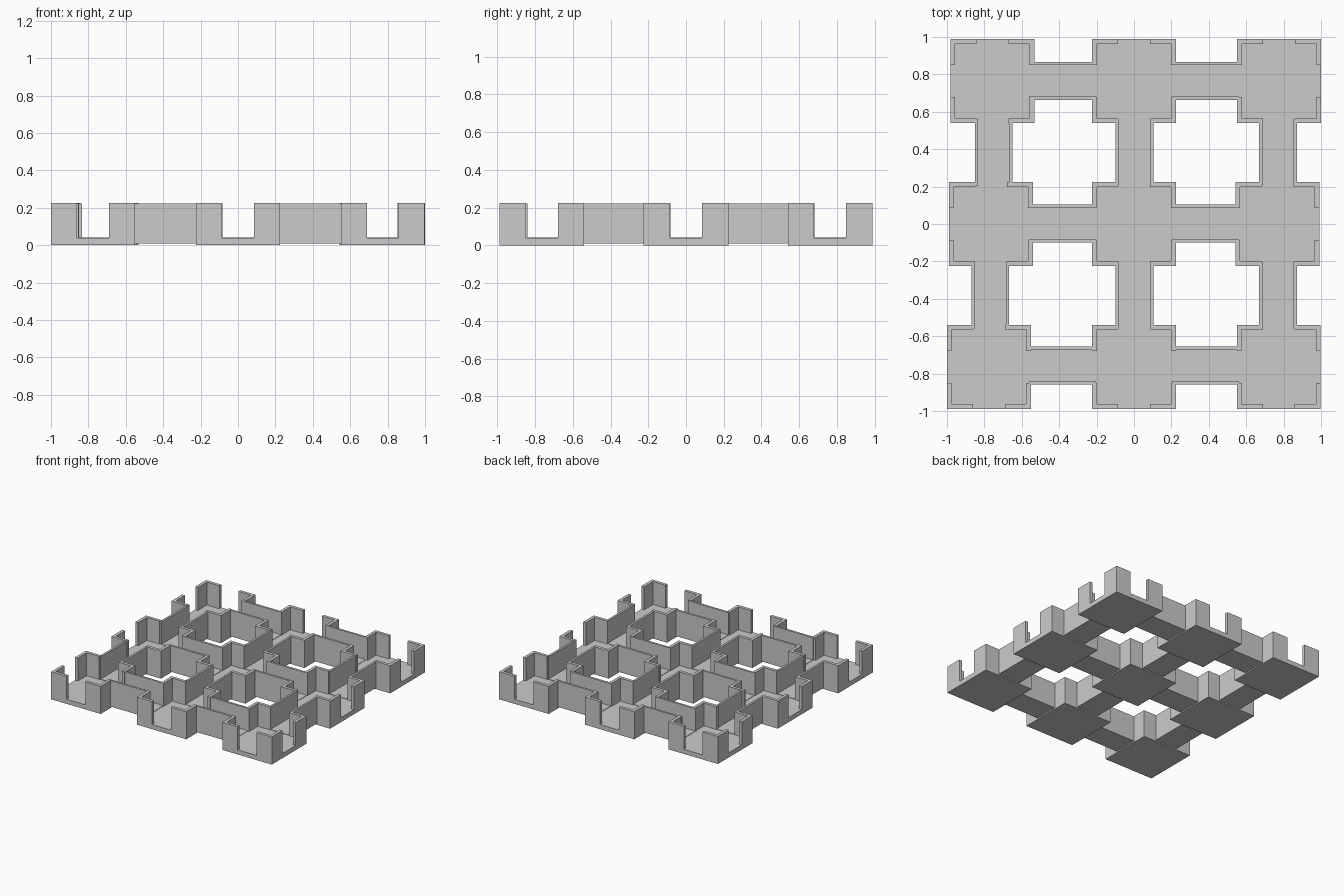
import bpy
import bmesh
from math import pi
from mathutils import Vector

cube = bpy.data.objects.get("Cube")
if cube:
    bpy.data.objects.remove(cube, do_unlink=True)

HALF, WALL, DOOR = 0.224, 0.025, 0.085      # room half size, wall, half doorway
C_HALF, C_LEN = 0.101, 0.179                # corridor half width and half length
EPS = 1e-4


def raise_faces(bm, faces, height, keep):
    """Extrude faces upward, optionally leaving the originals as an underside."""
    result = bmesh.ops.extrude_face_region(bm, geom=faces)
    verts = [g for g in result["geom"] if isinstance(g, bmesh.types.BMVert)]
    tops = [g for g in result["geom"] if isinstance(g, bmesh.types.BMFace)]
    bmesh.ops.translate(bm, verts=verts, vec=Vector((0, 0, height)))
    if not keep:
        old = [f for f in faces if f.is_valid]
        if old:
            bmesh.ops.delete(bm, geom=old, context='FACES_ONLY')
    return tops


def walled_slab(name, xs, ys, floor, height, is_wall):
    """Slab on a grid plan, with walls raised from the chosen cells."""
    bm = bmesh.new()
    grid = [[bm.verts.new((x, y, 0)) for x in xs] for y in ys]
    plan = []
    for low, high in zip(grid, grid[1:]):
        for i in range(len(xs) - 1):
            plan.append(bm.faces.new((low[i], low[i + 1], high[i + 1], high[i])))
    tops = raise_faces(bm, plan, floor, True)
    walls = [f for f in tops if is_wall(f.calc_center_median())]
    raise_faces(bm, walls, height - floor, False)
    bmesh.ops.dissolve_limit(bm, angle_limit=0.01, verts=bm.verts, edges=bm.edges)
    bmesh.ops.recalc_face_normals(bm, faces=bm.faces)
    mesh = bpy.data.meshes.new(name)
    bm.to_mesh(mesh)
    bm.free()
    return mesh


def place(name, mesh, x, y, z=0, turn=0):
    obj = bpy.data.objects.new(name, mesh)
    obj.location = (x, y, z)
    obj.rotation_euler.z = turn
    bpy.context.collection.objects.link(obj)


def room_wall(c):
    along_edge = max(abs(c.x), abs(c.y)) > HALF - WALL + EPS
    return along_edge and min(abs(c.x), abs(c.y)) > DOOR


# Shared room and corridor meshes
lines = [-HALF, WALL - HALF, -DOOR, DOOR, HALF - WALL, HALF]
room = walled_slab("room", lines, lines, 0.038, 0.226, room_wall)
inner = C_HALF - 0.017
corridor = walled_slab("corridor", [-C_LEN, C_LEN], [-C_HALF, -inner, inner, C_HALF],
                       0.031, 0.213, lambda c: abs(c.y) > inner)

# Rooms: three slightly irregular rows, front to back
row_y = {"front": -0.764, "middle": 0, "back": 0.764}
columns = {"front": (-0.776, 0, 0.774),
           "middle": (-0.765, 0, 0.767),
           "back": (-0.757, 0, 0.776)}
sides = ("right", "centre", "left")
for row, y in row_y.items():
    for side, x in zip(sides, columns[row]):
        place(f"{row}_{side}_room", room, x, y)

# Corridors joining rooms side to side
for row, y in (("front", -0.757), ("middle", 0.002), ("back", 0.765)):
    for side, x in (("right", -0.382), ("left", 0.383)):
        place(f"{row}_{side}_cross_corridor", corridor, x, y, 0.01)

# Corridors joining rooms front to back
for row, y, xs in (("front", -0.382, (-0.768, 0.002, 0.77)),
                   ("back", 0.382, (-0.75, 0.002, 0.77))):
    for side, x in zip(sides, xs):
        place(f"{row}_{side}_long_corridor", corridor, x, y, 0.01, pi / 2)
